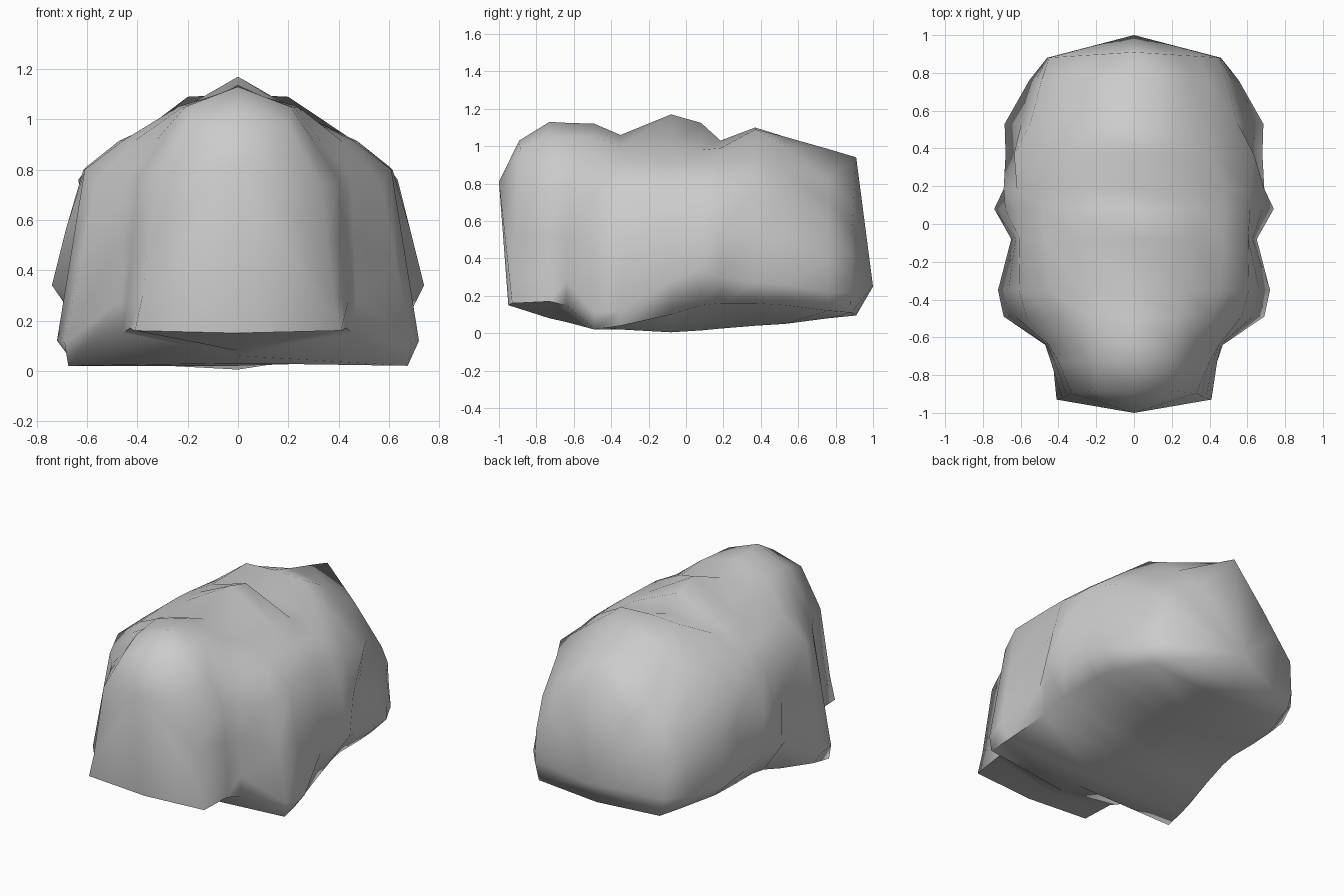
import bpy, bmesh, math

# Cross-sections along y, right half only:
# y, belly z, foot x,z, widest x,z, shoulder x,z, crown x,z, ridge z
sections = [
    (-.95, .15, .41, .16, .38, .30, .33, .74, .20, .98, 1.03),
    (-.73, .08, .43, .17, .44, .28, .40, .76, .21, 1.05, 1.13),
    (-.64, .06, .46, .15, .47, .28, .45, .76, .22, 1.05, 1.125),
    (-.49, .03, .675, .02, .69, .11, .57, .74, .24, 1.05, 1.12),
    (-.35, .02, .66, .04, .72, .12, .61, .80, .28, 1.00, 1.06),
    (-.08, .005, .62, .10, .65, .28, .605, .81, .32, .985, 1.17),
    (.08, .015, .61, .15, .74, .34, .615, .80, .33, .98, 1.125),
    (.185, .025, .60, .16, .69, .30, .62, .78, .32, .99, 1.03),
    (.37, .04, .60, .16, .68, .27, .635, .76, .20, 1.09, 1.10),
    (.53, .05, .58, .15, .685, .26, .55, .74, .24, 1.00, 1.05),
    (.76, .08, .48, .12, .555, .22, .49, .59, .30, .82, .985),
    (.88, .095, .43, .11, .46, .22, .45, .43, .23, .69, .94),
]
# flank offset: the diagonal ridge stands out, hollow behind it
bulge = {.08: .005, .185: .035, .37: -.055, .53: -.02}

bm = bmesh.new()


def ring(s):
    y, half = s[0], list(zip(s[2:10:2], s[3:10:2]))
    foot, wide, shoulder, crown = half
    lift = .018 if -.5 < y < .3 else 0
    flank = ((wide[0] + shoulder[0]) / 2 + bulge.get(y, 0), (wide[1] + shoulder[1]) / 2)
    slope = ((crown[0] + shoulder[0]) / 2 + lift / 2, (crown[1] + shoulder[1]) / 2 + lift)
    pts = [(0, s[1]), foot, wide, flank, shoulder, slope, crown, (0, s[10])]
    verts = []
    for x, z in pts + [(-x, z) for x, z in pts[-2:0:-1]]:
        yy = y
        if y < -.9:      # front leans back and its corners recede
            yy += .07 * max(0, z - .2) + .05 * abs(x)
        elif y > .8:     # back bulges along the centre line
            yy += .03 * (1 - abs(x) / .46)
        verts.append(bm.verts.new((x, yy, z)))
    return verts


def cap(r, tip):
    v = bm.verts.new(tip)
    for i in range(len(r)):
        bm.faces.new((r[i], r[(i + 1) % len(r)], v))


# Boulder skin, then pointed front and back faces
rings = [ring(s) for s in sections]
for a, b in zip(rings, rings[1:]):
    for i in range(len(a)):
        j = (i + 1) % len(a)
        bm.faces.new((a[i], a[j], b[j], b[i]))
cap(rings[0], (0, -1, .81))
cap(rings[-1], (0, 1, .25))
bmesh.ops.recalc_face_normals(bm, faces=bm.faces)

mesh = bpy.data.meshes.new("boulder")
bm.to_mesh(mesh)
bm.free()
boulder = bpy.data.objects.new("boulder", mesh)
bpy.context.collection.objects.link(boulder)

# Smooth facets with only the sharp ridges kept
bpy.context.view_layer.objects.active = boulder
boulder.select_set(True)
bpy.ops.object.shade_smooth_by_angle(angle=math.radians(60))
